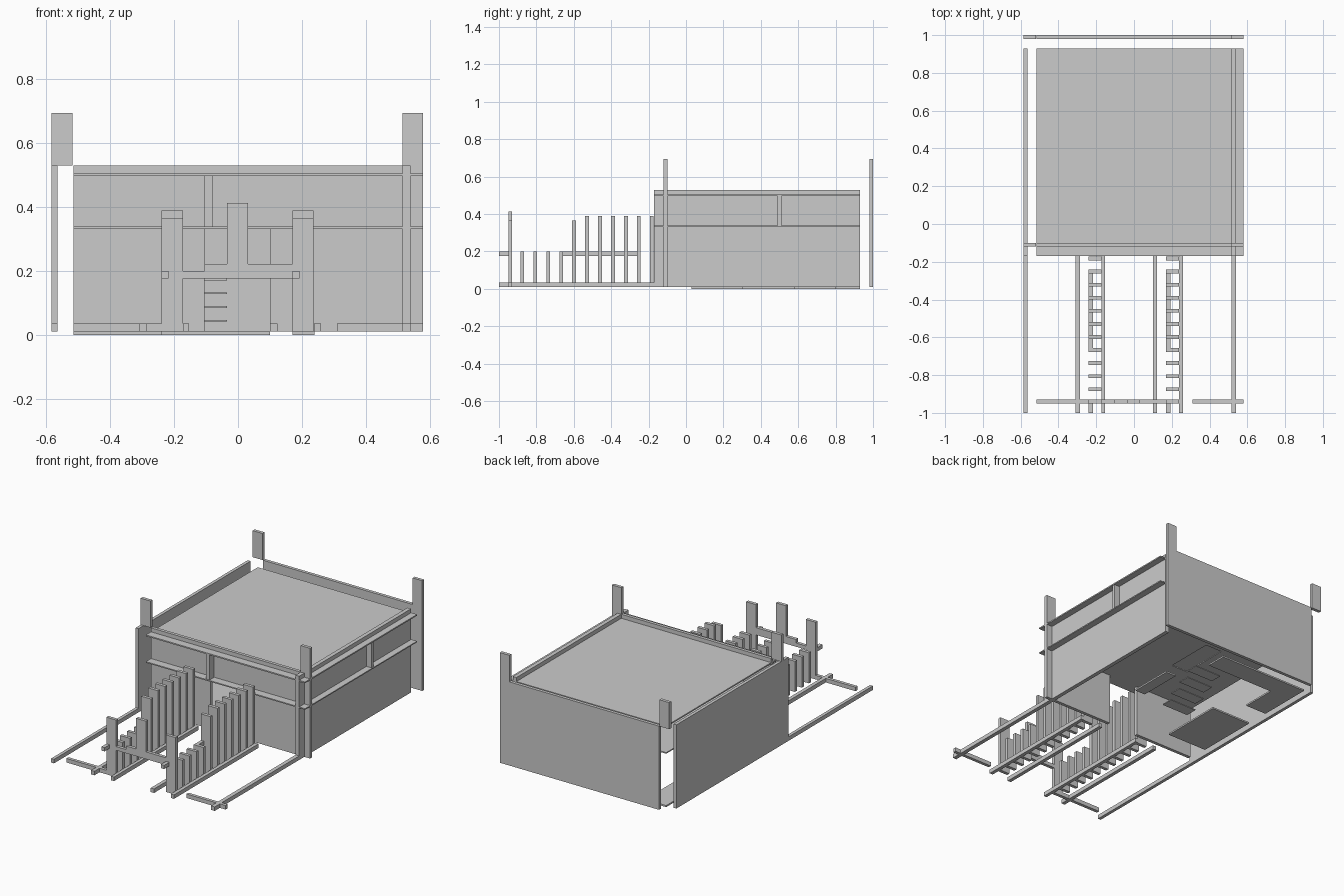
import bpy


def box(name, x0, x1, y0, y1, z0, z1):
    """Axis-aligned block given by its extents."""
    bpy.ops.mesh.primitive_cube_add(size=1, location=((x0 + x1) / 2, (y0 + y1) / 2, (z0 + z1) / 2))
    ob = bpy.context.object
    ob.name = name
    ob.scale = (x1 - x0, y1 - y0, z1 - z0)
    bpy.ops.object.transform_apply(location=False, rotation=False, scale=True)
    return ob


BASE, TOP, POST = 0.01, 0.53, 0.695   # wall foot, parapet, corner post top
RAIL = 0.035                          # ground rail top

# Side walls, each continued forward by a low ground rail
for side, x0, x1 in (("left", -0.585, -0.565), ("right", 0.515, 0.54)):
    box(side + "_wall", x0, x1, -0.17, 0.93, BASE, TOP)
    box(side + "_ground_rail", x0, x1, -1.0, -0.17, BASE, RAIL)

# Back wall and front wall with a doorway
box("back_wall", -0.515, 0.515, 0.98, 1.0, BASE, TOP)
box("front_wall_left", -0.515, -0.105, -0.12, -0.10, BASE, TOP)
box("front_wall_right", 0.10, 0.515, -0.12, -0.10, BASE, TOP)
box("front_wall_lintel", -0.105, 0.10, -0.12, -0.10, 0.335, TOP)

# Corner posts: the left pair only rises above the walls
for end, y0, y1 in (("front", -0.12, -0.10), ("back", 0.98, 1.0)):
    box(end + "_left_post", -0.585, -0.518, y0, y1, TOP, POST)
    box(end + "_right_post", 0.515, 0.58, y0, y1, BASE, POST)

# Roof slab
box("roof_slab", -0.515, 0.58, -0.17, 0.93, 0.497, 0.505)

# Upper floor slab, left open above the stairs
for i, (x0, x1, y0, y1) in enumerate((
        (-0.515, -0.22, -0.17, 0.93), (-0.105, 0.58, -0.17, 0.93),
        (-0.22, -0.105, -0.17, 0.22), (-0.22, -0.105, 0.53, 0.93))):
    box(f"upper_floor_{i}", x0, x1, y0, y1, 0.332, 0.339)

# Mullions between the projecting slabs
box("front_mullion", -0.105, -0.08, -0.165, -0.12, 0.339, 0.497)
box("right_mullion", 0.54, 0.575, 0.49, 0.51, 0.339, 0.497)

# Ground floor plates
for i, (x0, x1, y0, y1) in enumerate((
        (-0.515, -0.24, 0.03, 0.43), (-0.515, -0.37, 0.58, 0.93),
        (-0.37, 0.10, 0.80, 0.93), (0.17, 0.24, 0.30, 0.58))):
    box(f"floor_plate_{i}", x0, x1, y0, y1, 0.0, BASE)

# Inner stair treads
for i in range(4):
    box(f"stair_tread_{i}", -0.22, -0.035, 0.22 + i * 0.075, 0.295 + i * 0.075,
        0.041 + i * 0.043, 0.047 + i * 0.043)

# Long ground rails along the path
for i, (x0, x1) in enumerate(((-0.31, -0.287), (-0.173, -0.153), (0.10, 0.123), (0.238, 0.26))):
    box(f"path_rail_{i}", x0, x1, -1.0, -0.17, BASE, RAIL)

# Two picket fences rising towards the house
for side, x0, rail_x in (("left", -0.24, -0.24), ("right", 0.17, 0.17)):
    for i in range(11):
        y = -0.875 + i * 0.0692
        top = 0.2 if i < 4 else 0.365 if i == 4 else 0.39
        box(f"{side}_picket_{i}", x0, x0 + 0.067, y - 0.01, y + 0.01, BASE, top)
    box(side + "_picket_rail", rail_x, rail_x + 0.022, -0.675, -0.245, 0.177, 0.2)
    box(side + "_gate_stub", rail_x, rail_x + 0.022, -1.0, -0.95, 0.177, 0.2)
    box(side + "_gate_post", x0, x0 + 0.067, -0.95, -0.93, BASE, 0.365)

# Gate crossbar, centre post and front ground rails
box("gate_bar", -0.105, 0.17, -0.95, -0.93, 0.177, 0.222)
box("gate_bar_low_end", -0.173, -0.105, -0.95, -0.93, 0.177, 0.2)
box("gate_centre_post", -0.035, 0.032, -0.95, -0.93, 0.222, 0.413)
box("front_rail_left", -0.515, -0.24, -0.95, -0.93, BASE, RAIL)
box("front_rail_right", 0.31, 0.58, -0.95, -0.93, BASE, RAIL)
